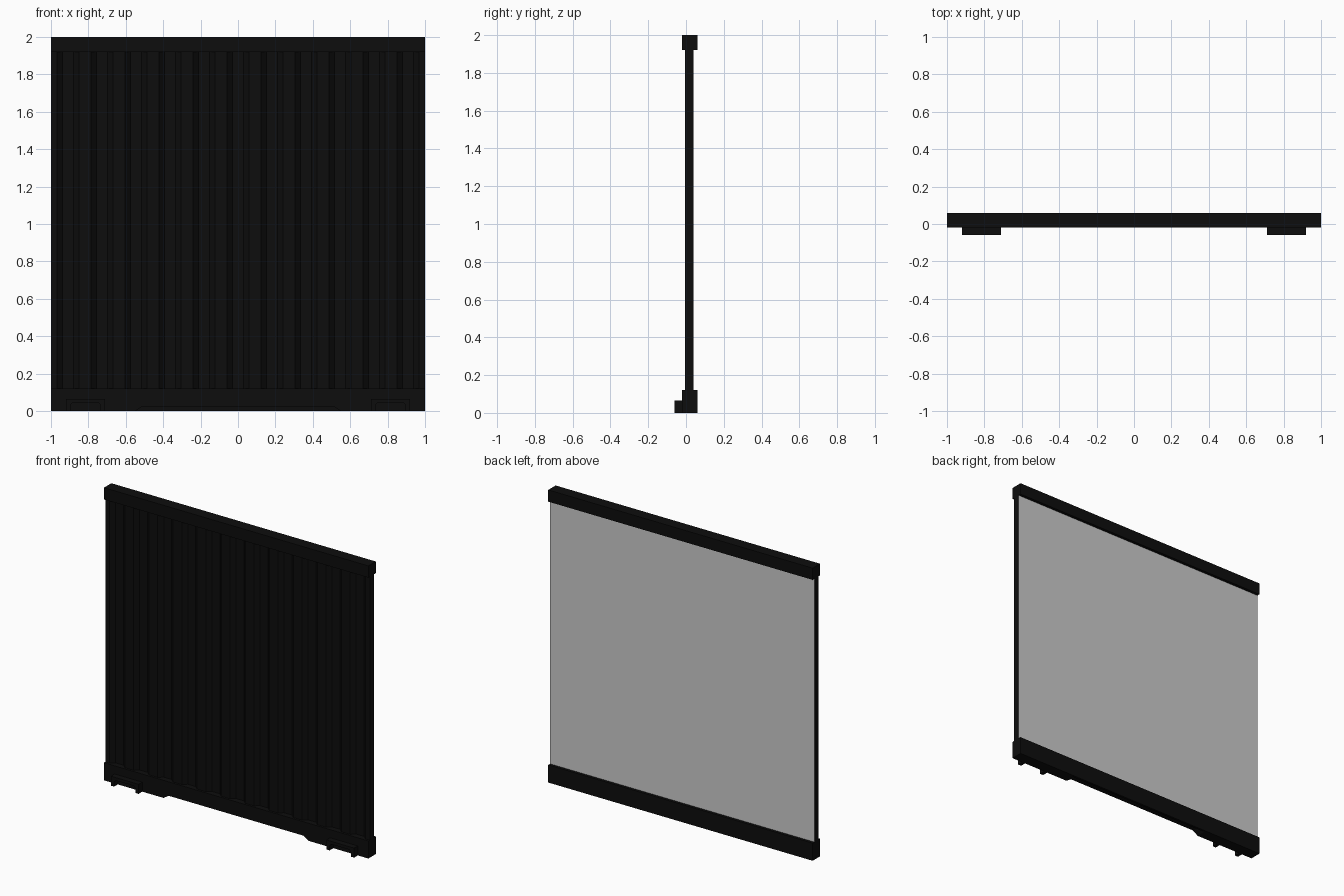
import bpy

if "Cube" in bpy.data.objects:
    bpy.data.objects.remove(bpy.data.objects["Cube"])

black = bpy.data.materials.new("black_paint")
black.diffuse_color = (0.004, 0.004, 0.004, 1)
black.use_nodes = True
black.node_tree.nodes["Principled BSDF"].inputs["Base Color"].default_value = black.diffuse_color


def make(name, verts, faces, mat=black):
    me = bpy.data.meshes.new(name)
    me.from_pydata(verts, [], faces)
    if mat:
        me.materials.append(mat)
    ob = bpy.data.objects.new(name, me)
    bpy.context.collection.objects.link(ob)
    return ob


def prism_y(name, outline, y0, y1):
    """Extrude an (x, z) outline, counter-clockwise from the front, along y."""
    n = len(outline)
    verts = [(x, y, z) for y in (y0, y1) for x, z in outline]
    faces = [tuple(range(n)), tuple(range(2 * n - 1, n - 1, -1))]
    faces += [(i, i + n, (i + 1) % n + n, (i + 1) % n) for i in range(n)]
    return make(name, verts, faces)


def rect(x0, x1, z0, z1):
    return [(x0, z0), (x1, z0), (x1, z1), (x0, z1)]


W = 1.0
RAIL_F, RAIL_B = -0.02, 0.06
BOTTOM, TOP = 0.12, 1.92
RIDGE, GROOVE, BACK = -0.005, 0.02, 0.04

# Top rail
prism_y("top_rail", rect(-W, W, TOP, 2.0), RAIL_F, RAIL_B)

# Bottom rail with a shallow tapered notch under its front, closed behind
prism_y("bottom_rail", [(-W, 0), (-0.55, 0), (-0.51, 0.025), (0.51, 0.025),
                        (0.55, 0), (W, 0), (W, BOTTOM), (-W, BOTTOM)], RAIL_F, 0.045)
prism_y("bottom_rail_back", rect(-W, W, 0, BOTTOM), 0.045, RAIL_B)

# Corrugated sheet: eleven trapezoid grooves, with returns at both ends
pitch = 2 * W / 11
profile = [(-W, BACK), (-W, RIDGE)]
for k in range(-5, 6):
    c = k * pitch
    profile += [(c - 0.058, RIDGE), (c - 0.03, GROOVE),
                (c + 0.03, GROOVE), (c + 0.058, RIDGE)]
profile += [(W, RIDGE), (W, BACK)]
n = len(profile)
make("corrugated_sheet",
     [(x, y, z) for z in (BOTTOM, TOP) for x, y in profile],
     [(i, i + 1, i + 1 + n, i + n) for i in range(n - 1)])

# Plain grey back panel
make("back_panel", [(W, BACK, BOTTOM), (-W, BACK, BOTTOM), (-W, BACK, TOP), (W, BACK, TOP)],
     [(0, 1, 2, 3)], None)

# Pocket brackets: arches with chamfered openings on the front of the bottom rail
for side, c in (("left", -0.815), ("right", 0.815)):
    arch = [(-0.105, 0), (-0.08, 0), (-0.08, 0.033), (-0.068, 0.045), (0.068, 0.045),
            (0.08, 0.033), (0.08, 0), (0.105, 0), (0.105, 0.065), (-0.105, 0.065)]
    prism_y("pocket_bracket_" + side, [(c + x, z) for x, z in arch], -0.06, RAIL_F)
